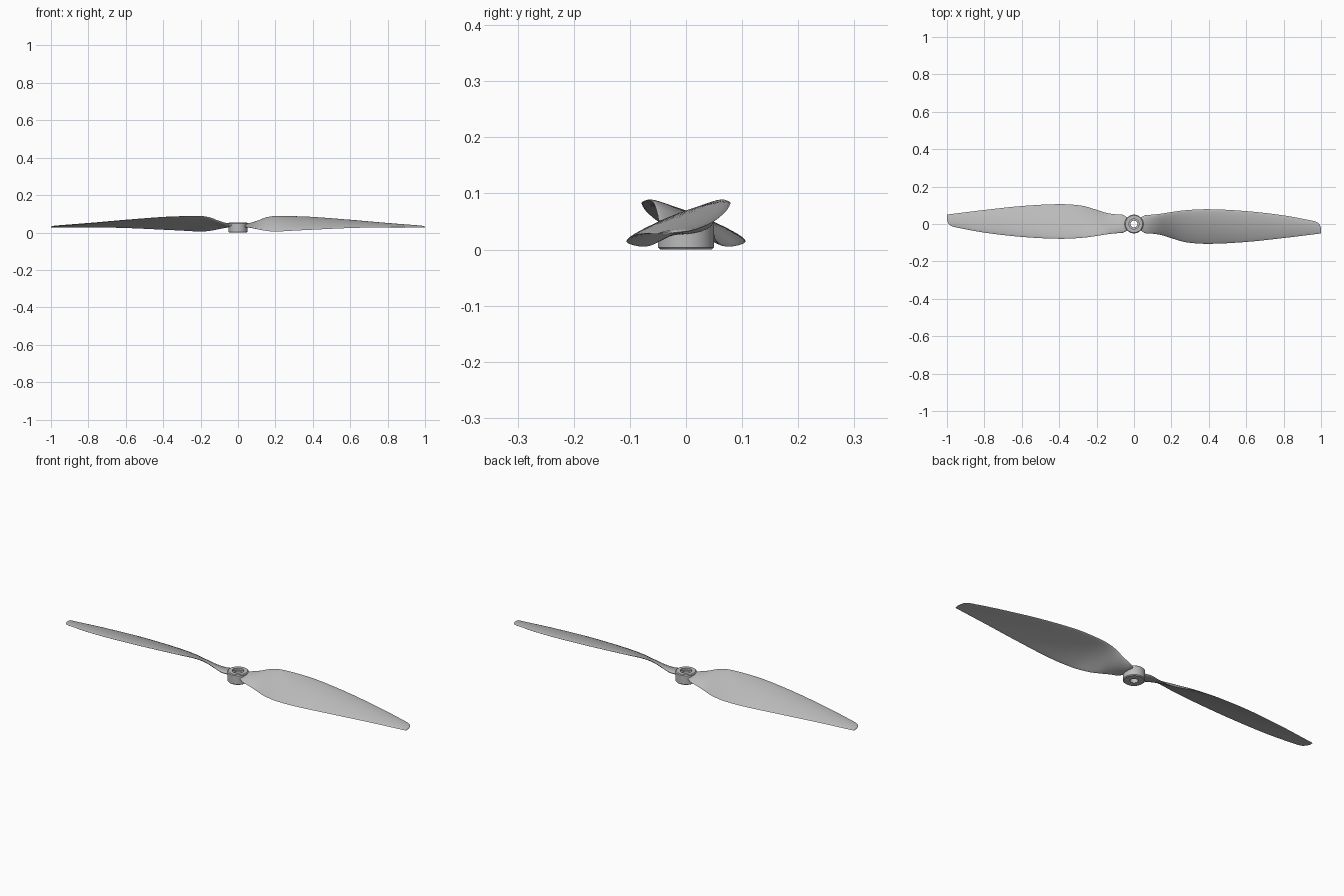
import bpy, bmesh, math
from mathutils import Vector

if "Cube" in bpy.data.objects:
    bpy.data.objects.remove(bpy.data.objects["Cube"], do_unlink=True)

grey = bpy.data.materials.new("plain grey")
grey.use_nodes = True
colour = (0.5, 0.5, 0.5, 1)
grey.diffuse_color = colour
grey.node_tree.nodes["Principled BSDF"].inputs["Base Color"].default_value = colour


def finish(bm, name, angle):
    bmesh.ops.recalc_face_normals(bm, faces=bm.faces)
    mesh = bpy.data.meshes.new(name)
    bm.to_mesh(mesh)
    bm.free()
    mesh.materials.append(grey)
    part = bpy.data.objects.new(name, mesh)
    bpy.context.collection.objects.link(part)
    bpy.ops.object.select_all(action="DESELECT")
    part.select_set(True)
    bpy.context.view_layer.objects.active = part
    bpy.ops.object.shade_smooth_by_angle(angle=math.radians(angle))
    return part


def skin(bm, rings, closed):
    pairs = list(zip(rings, rings[1:]))
    if closed:
        pairs.append((rings[-1], rings[0]))
    for a, b in pairs:
        n = len(a)
        for i in range(n):
            j = (i + 1) % n
            bm.faces.new((a[i], a[j], b[j], b[i]))


def spline(rows, steps):
    """Smooth path through the blade stations."""
    rows = [Vector(r) / 1000 for r in rows]
    path = []
    for i in range(len(rows) - 1):
        a, b = rows[i], rows[i + 1]
        p, q = rows[max(i - 1, 0)], rows[min(i + 2, len(rows) - 1)]
        h = b[0] - a[0]
        ma = (b - p) * (h / (b[0] - p[0]))
        mb = (q - a) * (h / (q[0] - a[0]))
        for s in range(steps):
            t = s / steps
            path.append(a * (2*t**3 - 3*t**2 + 1) + ma * (t**3 - 2*t**2 + t)
                        + b * (3*t**2 - 2*t**3) + mb * (t**3 - t**2))
    return path + [rows[-1]]


# Blade stations in thousandths: span, leading y and z, trailing y and z,
# thickness, camber
STATIONS = [
    (34, 34, 41, -34, 33, 20, 0),
    (60, 47, 46, -49, 28, 19, 0),
    (100, 50, 60, -52, 19, 16, 1),
    (150, 56, 80, -60, 9, 14, 3),
    (200, 64, 88, -76, 5, 13, 6),
    (280, 74, 87, -98, 9, 13, 8),
    (400, 79, 82, -106, 15, 13, 9),
    (600, 69, 66, -96, 24, 11, 8),
    (800, 46, 48, -75, 28, 9, 5),
    (940, 20, 37, -58, 28, 7, 3),
    (980, 9, 34, -53, 28, 6, 2),
    (994, -6, 32, -51, 28, 5, 1),
    (1000, -24, 30, -50, 28, 3, 0),
]


def build_blade(name, side):
    bm = bmesh.new()
    half = 14
    rings = []
    for x, ly, lz, ty, tz, thick, camber in spline(STATIONS, 5):
        lead, trail = Vector((x, ly, lz)), Vector((x, ty, tz))
        chord = trail - lead
        up = Vector((0, -chord.z, chord.y)).normalized()
        if up.z < 0:
            up = -up
        ring = []
        for k in range(2 * half):
            angle = math.pi * k / half
            u = (1 - math.cos(angle)) / 2
            # Rounded nose and a slimmer trailing edge
            swell = math.sin(angle) * (1.2 - 0.5 * u) * thick / 2
            p = lead + chord * u + up * (swell + 4 * camber * u * (1 - u))
            ring.append(bm.verts.new((p.x * side, p.y * side, p.z)))
        rings.append(ring)
    skin(bm, rings, False)
    bm.faces.new(rings[0])
    bm.faces.new(rings[-1])
    return finish(bm, name, 50)


build_blade("left_blade", 1)
build_blade("right_blade", -1)

# Hub turned from a profile, with a bore and a shallow recess on top
PROFILE = [(0.018, 0), (0.046, 0), (0.05, 0.004), (0.05, 0.049),
           (0.046, 0.053), (0.027, 0.053), (0.027, 0.043), (0.018, 0.043)]
bm = bmesh.new()
sides = 48
turned = []
for r, z in PROFILE:
    turned.append([bm.verts.new((r * math.cos(math.tau * i / sides),
                                 r * math.sin(math.tau * i / sides), z))
                   for i in range(sides)])
skin(bm, turned, True)
finish(bm, "hub", 35)
